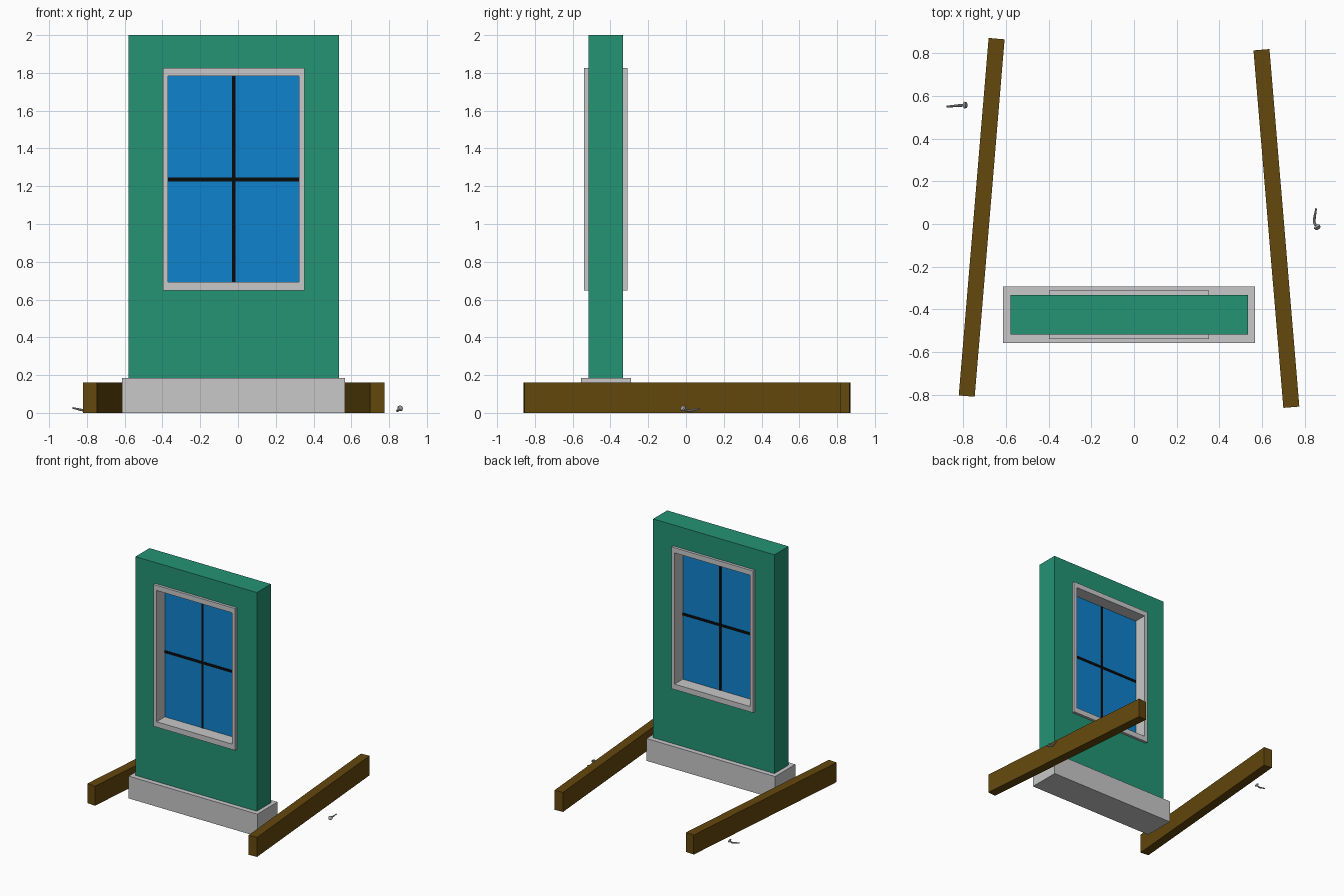
import bpy, bmesh, math
from mathutils import Vector

if "Cube" in bpy.data.objects:
    bpy.data.objects.remove(bpy.data.objects["Cube"])


def material(name, rgb):
    m = bpy.data.materials.new(name)
    m.diffuse_color = (*rgb, 1)
    m.use_nodes = True
    m.node_tree.nodes["Principled BSDF"].inputs["Base Color"].default_value = m.diffuse_color
    return m


GREEN = material("green wall", (0.0176, 0.296, 0.175))
GREY = material("light grey", (0.578, 0.578, 0.578))
BLUE = material("blue glass", (0.0048, 0.223, 0.61))
BROWN = material("brown wood", (0.127, 0.065, 0.004))
BLACK = material("black bars", (0.003, 0.003, 0.003))
STEEL = material("nail steel", (0.40, 0.40, 0.41))


def add_object(name, bm, mat):
    bmesh.ops.recalc_face_normals(bm, faces=bm.faces)
    me = bpy.data.meshes.new(name)
    bm.to_mesh(me)
    bm.free()
    me.materials.append(mat)
    ob = bpy.data.objects.new(name, me)
    bpy.context.collection.objects.link(ob)
    return ob


def box(name, x, y, z, mat):
    """Box from (min, max) ranges on each axis."""
    bm = bmesh.new()
    bmesh.ops.create_cube(bm, size=1)
    for v in bm.verts:
        v.co = [(r[0] + r[1]) / 2 + c * (r[1] - r[0]) for r, c in zip((x, y, z), v.co)]
    return add_object(name, bm, mat)


def ring(name, outer, inner, y, mat):
    """Upright slab with a rectangular opening; rects are (x0, x1, z0, z1)."""
    bm = bmesh.new()

    def loop(r, yy):
        return [bm.verts.new((px, yy, pz)) for px, pz in
                ((r[0], r[2]), (r[1], r[2]), (r[1], r[3]), (r[0], r[3]))]

    loops = [loop(outer, y[0]), loop(inner, y[0]), loop(inner, y[1]), loop(outer, y[1])]
    for k in range(4):
        a, b = loops[k], loops[(k + 1) % 4]
        for i in range(4):
            j = (i + 1) % 4
            bm.faces.new((a[i], a[j], b[j], b[i]))
    return add_object(name, bm, mat)


# Wall on its footing
box("footing", (-0.613, 0.567), (-0.557, -0.292), (0, 0.185), GREY)
ring("wall", (-0.579, 0.535, 0.18, 2.0), (-0.38, 0.335, 0.67, 1.805), (-0.517, -0.333), GREEN)

# Window: frame lining the opening, glass and crossing bars
ring("window_frame", (-0.398, 0.352, 0.649, 1.826), (-0.370, 0.323, 0.694, 1.783),
     (-0.539, -0.311), GREY)
MID = -0.425
box("window_glass", (-0.38, 0.333), (MID - 0.006, MID + 0.006), (0.68, 1.79), BLUE)
box("vertical_bar", (-0.031, -0.014), (MID - 0.01, MID + 0.01), (0.69, 1.785), BLACK)
box("horizontal_bar", (-0.372, 0.325), (MID - 0.01, MID + 0.01), (1.225, 1.246), BLACK)

# Loose timber beams, slightly converging to the back
for name, cx, cy, angle in (("left_beam", -0.7135, 0.031, -4.78),
                            ("right_beam", 0.667, -0.021, 4.78)):
    beam = box(name, (-0.0375, 0.0375), (-0.84, 0.84), (0, 0.162), BROWN)
    beam.location = (cx, cy, 0)
    beam.rotation_euler.z = math.radians(angle)


# Bent nails: swept shank with a flat round head
def nail(name, tip, bend, head):
    tip, bend, head = Vector(tip), Vector(bend), Vector(head)
    cu = bpy.data.curves.new(name + "_shank", "CURVE")
    cu.dimensions = "3D"
    cu.bevel_depth, cu.bevel_resolution, cu.use_fill_caps = 0.0065, 2, True
    pts = [tip, bend.lerp(tip, 0.25), bend.lerp(tip, 0.08).lerp(bend.lerp(head, 0.15), 0.5),
           bend.lerp(head, 0.4), head]
    sp = cu.splines.new("POLY")
    sp.points.add(len(pts) - 1)
    for p, co in zip(sp.points, pts):
        p.co = (*co, 1)
    sp.points[0].radius = 0.6
    cu.materials.append(STEEL)
    shank = bpy.data.objects.new(name + "_shank", cu)
    bpy.context.collection.objects.link(shank)
    bm = bmesh.new()
    bmesh.ops.create_cone(bm, cap_ends=True, segments=16, radius1=0.016, radius2=0.014, depth=0.009)
    cap = add_object(name + "_head", bm, STEEL)
    cap.location = head
    cap.rotation_euler = (head - bend).to_track_quat("Z", "Y").to_euler()
    for ob in (shank, cap):
        bpy.ops.object.select_all(action="DESELECT")
        ob.select_set(True)
        bpy.context.view_layer.objects.active = ob
        if ob.type == "CURVE":
            bpy.ops.object.convert(target="MESH")
        bpy.ops.object.shade_smooth_by_angle(angle=math.radians(40))


nail("left_nail", (-0.877, 0.55, 0.027), (-0.815, 0.555, 0.012), (-0.79, 0.557, 0.024))
nail("right_nail", (0.853, 0.073, 0.022), (0.842, 0.008, 0.009), (0.859, -0.016, 0.025))
